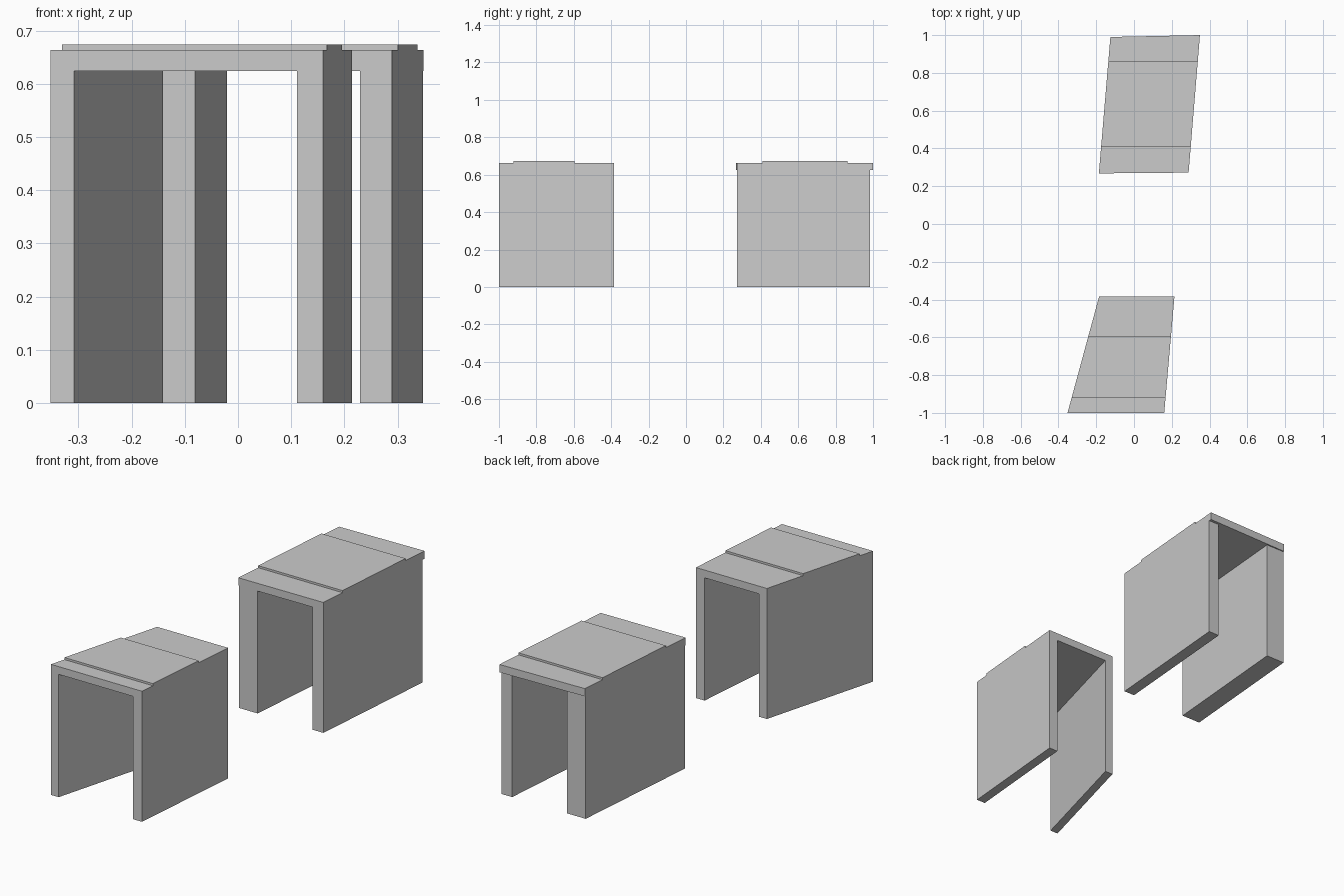
import bpy
import bmesh

if "Cube" in bpy.data.objects:
    bpy.data.objects.remove(bpy.data.objects["Cube"])

CEILING, ROOF, CAP = 0.624, 0.6635, 0.674


def prism(name, outline, z0, z1):
    """Extrude a plan outline (counter-clockwise) from z0 to z1."""
    bm = bmesh.new()
    face = bm.faces.new([bm.verts.new((x, y, z0)) for x, y in outline])
    ext = bmesh.ops.extrude_face_region(bm, geom=[face], use_keep_orig=True)
    top = [v for v in ext["geom"] if isinstance(v, bmesh.types.BMVert)]
    bmesh.ops.translate(bm, verts=top, vec=(0, 0, z1 - z0))
    bmesh.ops.recalc_face_normals(bm, faces=bm.faces)
    mesh = bpy.data.meshes.new(name)
    bm.to_mesh(mesh)
    bm.free()
    obj = bpy.data.objects.new(name, mesh)
    bpy.context.collection.objects.link(obj)
    return obj


def along(a, b, y):
    """Point on the plan line a-b at depth y."""
    t = (y - a[1]) / (b[1] - a[1])
    return (a[0] + t * (b[0] - a[0]), y)


def shelter(name, roof, wall_y, cap_y, left_t, right_t):
    """Two slanted walls, a roof slab and a raised middle cap.
    roof = front-left, front-right, back-right, back-left."""
    fl, fr, br, bl = roof
    y0, y1 = wall_y

    def strip(inset_l, inset_r, edge_l, edge_r, ya, yb):
        l0, l1 = along(*edge_l, ya), along(*edge_l, yb)
        r0, r1 = along(*edge_r, ya), along(*edge_r, yb)
        return [(l0[0] + inset_l, ya), (r0[0] + inset_r, ya),
                (r1[0] + inset_r, yb), (l1[0] + inset_l, yb)]

    left, right = (fl, bl), (fr, br)
    prism(name + "_left_wall", strip(0, left_t, left, left, y0, y1), 0, CEILING)
    prism(name + "_right_wall", strip(-right_t, 0, right, right, y0, y1), 0, CEILING)
    prism(name + "_roof", roof, CEILING, ROOF)
    prism(name + "_roof_cap", strip(0, 0, left, right, *cap_y), ROOF, CAP)


# Front shelter: tapering plan, roof flush with the walls
shelter("front_shelter",
        [(-0.352, -1.0), (0.160, -1.0), (0.214, -0.385), (-0.185, -0.385)],
        (-1.0, -0.385), (-0.922, -0.595), 0.044, 0.049)

# Rear shelter: skewed plan, roof overhangs the walls slightly
shelter("rear_shelter",
        [(-0.186, 0.268), (0.289, 0.272), (0.349, 1.0), (-0.125, 0.99)],
        (0.273, 0.985), (0.41, 0.864), 0.105, 0.060)
